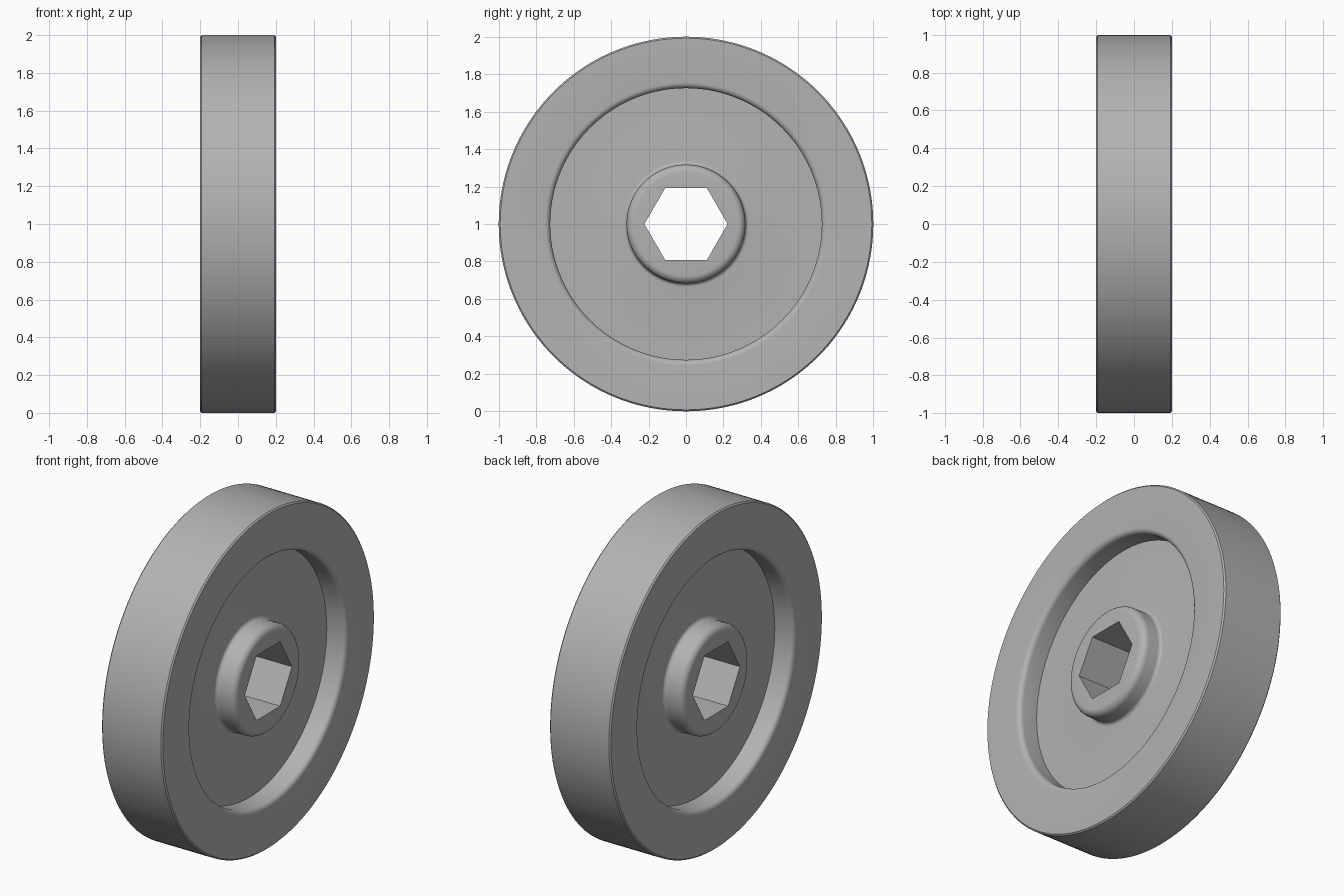
import bpy, bmesh
from math import cos, sin, pi, radians

if "Cube" in bpy.data.objects:
    bpy.data.objects.remove(bpy.data.objects["Cube"], do_unlink=True)

SEGMENTS = 144
HALF_WIDTH, WEB = 0.2, 0.077
RIM_R, RECESS_R, HUB_R, HEX_R = 1.0, 0.725, 0.317, 0.222

grey = bpy.data.materials.new("plain grey")
grey.use_nodes = True
colour = (0.45, 0.45, 0.45, 1)
grey.diffuse_color = colour
grey.node_tree.nodes["Principled BSDF"].inputs["Base Color"].default_value = colour


def arc(r, x, radius, start, end, steps=6):
    """Quarter-round points (radius from axis, position along axis)."""
    angles = [radians(start + (end - start) * i / steps) for i in range(steps + 1)]
    return [(r + radius * cos(a), x + radius * sin(a)) for a in angles]


# Half profile from the hub bore outward: hub, web, rim and chamfered tread
hub_round, rim_round, chamfer = 0.04, 0.03, 0.008
half = arc(HUB_R - hub_round, HALF_WIDTH - hub_round, hub_round, 90, 0)
half += arc(HUB_R + 0.02, WEB + 0.02, 0.02, 180, 270)
half += [(RECESS_R, WEB)]
half += arc(RECESS_R + rim_round, HALF_WIDTH - rim_round, rim_round, 180, 90)
half += [(RIM_R - chamfer, HALF_WIDTH), (RIM_R, HALF_WIDTH - chamfer)]
profile = half + [(r, -x) for r, x in reversed(half)]

bm = bmesh.new()
rings = []
for r, x in profile:
    ring = []
    for i in range(SEGMENTS):
        a = 2 * pi * i / SEGMENTS
        ring.append(bm.verts.new((x, r * cos(a), 1 + r * sin(a))))
    rings.append(ring)
for a, b in zip(rings, rings[1:]):
    for i in range(SEGMENTS):
        j = (i + 1) % SEGMENTS
        bm.faces.new((a[i], a[j], b[j], b[i]))

# Hexagonal bore, joined to the hub faces by fans
hexes = [[bm.verts.new((x, HEX_R * cos(k * pi / 3), 1 + HEX_R * sin(k * pi / 3)))
          for k in range(6)] for x in (HALF_WIDTH, -HALF_WIDTH)]
per_side = SEGMENTS // 6
for bore, ring in zip(hexes, (rings[0], rings[-1])):
    for k in range(6):
        outer = [ring[(k * per_side + i) % SEGMENTS] for i in range(per_side + 1)]
        bm.faces.new([bore[k]] + outer + [bore[(k + 1) % 6]])
for k in range(6):
    n = (k + 1) % 6
    bm.faces.new((hexes[0][k], hexes[0][n], hexes[1][n], hexes[1][k]))
bmesh.ops.recalc_face_normals(bm, faces=bm.faces)

mesh = bpy.data.meshes.new("wheel")
bm.to_mesh(mesh)
bm.free()
mesh.materials.append(grey)
wheel = bpy.data.objects.new("wheel", mesh)
bpy.context.collection.objects.link(wheel)

# Smooth rounds, crisp edges
bpy.ops.object.select_all(action="DESELECT")
wheel.select_set(True)
bpy.context.view_layer.objects.active = wheel
bpy.ops.object.shade_smooth_by_angle(angle=radians(30))
